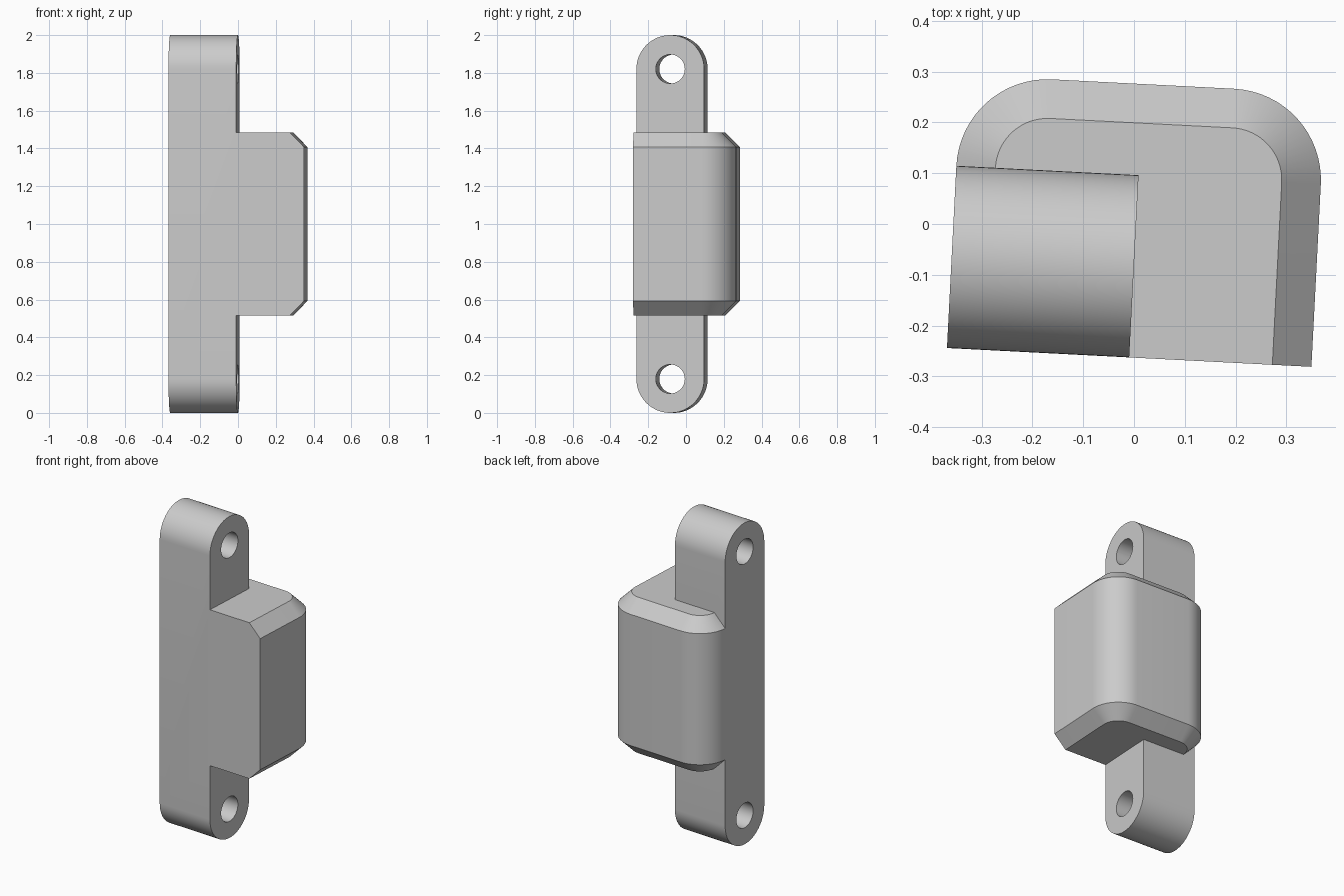
import bpy, bmesh
from math import sin, cos, pi, radians
from mathutils import Matrix

cube = bpy.data.objects.get("Cube")
if cube:
    bpy.data.objects.remove(cube)

U = 0.359            # plate width and depth
R = U / 2            # rounding radius
C = 0.077            # chamfer size, also the hole radius
HALF = 0.485         # half height of the body
PLACE = Matrix.Translation((-0.368, -0.244, 0)) @ Matrix.Rotation(radians(-2.95), 4, 'Z')

grey = bpy.data.materials.new("plain grey")
grey.use_nodes = True
grey.diffuse_color = (0.6, 0.6, 0.6, 1)
grey.node_tree.nodes["Principled BSDF"].inputs["Base Color"].default_value = grey.diffuse_color


def arc(cx, cy, r, start, end, n):
    angles = [radians(start + (end - start) * i / n) for i in range(n + 1)]
    return [(cx + r * cos(a), cy + r * sin(a)) for a in angles]


def loft(name, rings):
    """Solid through matching rings of points, capped at both ends."""
    bm = bmesh.new()
    loops = [[bm.verts.new(p) for p in ring] for ring in rings]
    for a, b in zip(loops, loops[1:]):
        for i in range(len(a)):
            j = (i + 1) % len(a)
            bm.faces.new((a[i], a[j], b[j], b[i]))
    bm.faces.new(loops[0])
    bm.faces.new(loops[-1])
    bmesh.ops.recalc_face_normals(bm, faces=bm.faces)
    mesh = bpy.data.meshes.new(name)
    bm.to_mesh(mesh)
    bm.free()
    mesh.materials.append(grey)
    obj = bpy.data.objects.new(name, mesh)
    bpy.context.collection.objects.link(obj)
    obj.matrix_world = PLACE
    return obj


def along_x(outline, x0, x1):
    return [[(x, y, z) for y, z in outline] for x in (x0, x1)]


# Upright mounting plate with round ends
stadium = arc(R, 2 - R, R, 0, 180, 32) + arc(R, R, R, 180, 360, 32)
bracket = loft("bracket", along_x(stadium, 0, U))


# Body with round back corners, chamfered above and below except at the front
def body_ring(z, inset):
    r = R - inset
    outline = [(inset, 0), (2 * U - inset, 0)]
    outline += arc(2 * U - R, U, r, 0, 90, 16) + arc(R, U, r, 90, 180, 16)
    return [(x, y, z) for x, y in outline]


body = loft("body", [body_ring(1 - HALF, C), body_ring(1 - HALF + C, 0),
                     body_ring(1 + HALF - C, 0), body_ring(1 + HALF, C)])

# Screw holes through both ends
holes = [loft("hole_cutter", along_x(arc(R, z, C, 0, 348.75, 31), -0.1, U + 0.1))
         for z in (R, 2 - R)]

bpy.ops.object.select_all(action='DESELECT')
bracket.select_set(True)
bpy.context.view_layer.objects.active = bracket
bpy.context.view_layer.update()
for tool, operation in [(body, 'UNION')] + [(h, 'DIFFERENCE') for h in holes]:
    mod = bracket.modifiers.new(operation.title(), 'BOOLEAN')
    mod.operation = operation
    mod.solver = 'EXACT'
    mod.object = tool
    bpy.ops.object.modifier_apply(modifier=mod.name)
    bpy.data.objects.remove(tool)

# Merge flush faces, then shade the curves smooth
mod = bracket.modifiers.new("Flush", 'DECIMATE')
mod.decimate_type = 'DISSOLVE'
mod.angle_limit = radians(0.2)
bpy.ops.object.modifier_apply(modifier=mod.name)
bpy.ops.object.shade_smooth_by_angle(angle=radians(30))
